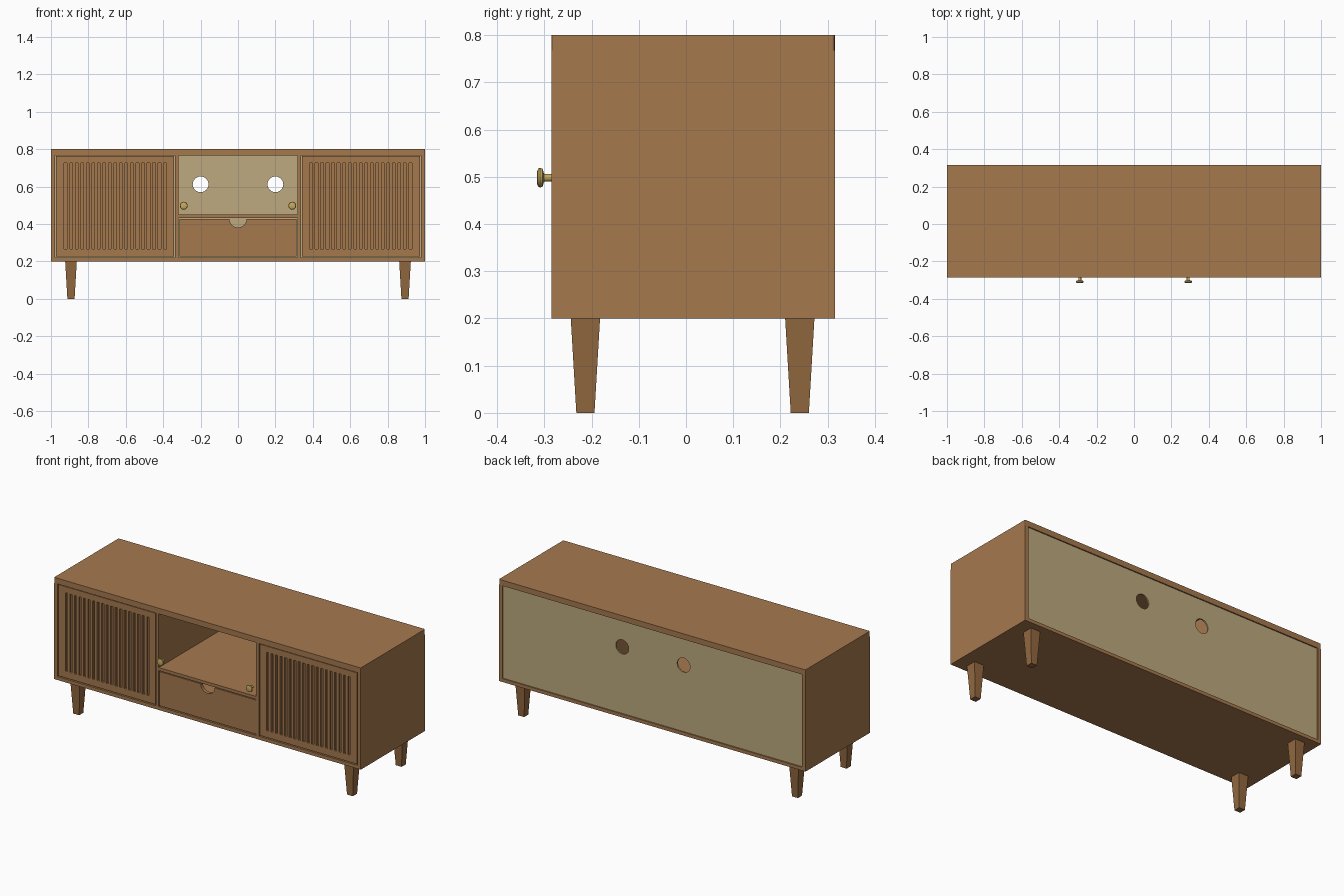
import bpy, bmesh, math
from mathutils import Matrix, Vector

if "Cube" in bpy.data.objects:
    bpy.data.objects.remove(bpy.data.objects["Cube"])


def material(name, rgb):
    m = bpy.data.materials.new(name)
    m.diffuse_color = (*rgb, 1)
    m.use_nodes = True
    m.node_tree.nodes["Principled BSDF"].inputs["Base Color"].default_value = m.diffuse_color
    return m


WOOD = material("wood", (0.38, 0.19, 0.076))
LEG = material("leg_wood", (0.29, 0.14, 0.05))
BOARD = material("back_board", (0.51, 0.40, 0.21))
BRASS = material("brass", (0.57, 0.40, 0.11))


def add_box(bm, x0, x1, y0, y1, z0, z1):
    mat = Matrix.Translation(((x0 + x1) / 2, (y0 + y1) / 2, (z0 + z1) / 2))
    mat = mat @ Matrix.Diagonal((x1 - x0, y1 - y0, z1 - z0, 1))
    return bmesh.ops.create_cube(bm, size=1, matrix=mat)["verts"]


def finish(name, bm, mat):
    me = bpy.data.meshes.new(name)
    bm.to_mesh(me)
    bm.free()
    ob = bpy.data.objects.new(name, me)
    bpy.context.collection.objects.link(ob)
    if mat:
        me.materials.append(mat)
    return ob


def boxes(name, mat, *dims):
    bm = bmesh.new()
    for d in dims:
        add_box(bm, *d)
    return finish(name, bm, mat)


def drill(ob, x, z, r):
    # round hole along y
    y = sum(v.co.y for v in ob.data.vertices) / len(ob.data.vertices)
    bm = bmesh.new()
    mat = Matrix.Translation((x, y, z)) @ Matrix.Rotation(math.pi / 2, 4, 'X')
    bmesh.ops.create_cone(bm, cap_ends=True, segments=32, radius1=r, radius2=r, depth=0.1, matrix=mat)
    cutter = finish("cutter", bm, None)
    cutter.hide_render = True
    mod = ob.modifiers.new("hole", 'BOOLEAN')
    mod.operation, mod.solver, mod.object = 'DIFFERENCE', 'EXACT', cutter
    bpy.context.view_layer.objects.active = ob
    bpy.ops.object.modifier_apply(modifier=mod.name)
    bpy.data.objects.remove(cutter)


F, B = -0.285, 0.315      # front and back of the carcass
PF = F + 0.003            # front of doors and drawer

# Top slab with chamfered vertical corners
bm = bmesh.new()
add_box(bm, -1, 1, F, B, 0.767, 0.8)
corners = [e for e in bm.edges if abs(e.verts[0].co.z - e.verts[1].co.z) > 0.01]
bmesh.ops.bevel(bm, geom=corners, offset=0.005, segments=2, affect='EDGES', profile=0.5)
finish("top_panel", bm, WOOD)

# Carcass
boxes("bottom_panel", WOOD, (-0.978, 0.978, F, B, 0.2, 0.22))
boxes("shelf", WOOD, (-0.318, 0.318, F, 0.3, 0.432, 0.45))
for s, side in ((-1, "left"), (1, "right")):
    boxes(side + "_side", WOOD, (*sorted((s * 0.978, s)), F, B, 0.2, 0.767))
    boxes(side + "_divider", WOOD, (*sorted((s * 0.318, s * 0.337)), F, 0.3, 0.22, 0.767))

# Back board with cable holes
back = boxes("back_board", BOARD, (-0.978, 0.978, 0.3, 0.308, 0.22, 0.767))
for x in (-0.2, 0.2):
    drill(back, x, 0.612, 0.042)

# Drawer front with half-round finger notch
drawer = boxes("drawer_front", WOOD, (-0.314, 0.314, PF, PF + 0.02, 0.225, 0.426))
drill(drawer, 0, 0.427, 0.046)

# Framed doors with vertical slats
N = 18
X0, X1, Z0, Z1 = 0.383, 0.929, 0.265, 0.727
for s, side in ((-1, "left"), (1, "right")):
    parts = [(0.342, X0, PF, PF + 0.02, 0.225, 0.763),
             (X1, 0.973, PF, PF + 0.02, 0.225, 0.763),
             (X0, X1, PF, PF + 0.02, 0.225, Z0),
             (X0, X1, PF, PF + 0.02, Z1, 0.763),
             (X0, X1, PF + 0.012, PF + 0.02, Z0, Z1)]
    pitch = (X1 - X0) / (N + 0.5)
    for i in range(N):
        x = X0 + pitch * (i + 0.5)
        parts.append((x, x + pitch * 0.5, PF, PF + 0.012, Z0, Z1))
    if s < 0:
        parts = [(-b, -a, *rest) for a, b, *rest in parts]
    boxes(side + "_door", WOOD, *parts)

# Turned knobs
PROFILE = [(0, -0.315), (0.014, -0.315), (0.019, -0.313), (0.021, -0.309),
           (0.019, -0.304), (0.014, -0.302), (0.009, -0.301), (0.008, -0.298),
           (0.008, -0.281), (0, -0.281)]
for x, side in ((-0.29, "left"), (0.29, "right")):
    bm = bmesh.new()
    vs = [bm.verts.new((x + r, y, 0.498)) for r, y in PROFILE]
    es = [bm.edges.new(p) for p in zip(vs, vs[1:])]
    bmesh.ops.spin(bm, geom=vs + es, cent=(x, 0, 0.498), axis=(0, 1, 0),
                   angle=2 * math.pi, steps=24)
    bmesh.ops.remove_doubles(bm, verts=bm.verts, dist=1e-5)
    bmesh.ops.recalc_face_normals(bm, faces=bm.faces)
    knob = finish(side + "_knob", bm, BRASS)
    bpy.ops.object.select_all(action='DESELECT')
    knob.select_set(True)
    bpy.context.view_layer.objects.active = knob
    bpy.ops.object.shade_smooth_by_angle(angle=math.radians(40))

# Tapered square legs
for y, end in ((-0.213, "front"), (0.241, "back")):
    for x, side in ((-0.893, "left"), (0.893, "right")):
        bm = bmesh.new()
        c = Vector((x, y, 0))
        for v in add_box(bm, x - 0.031, x + 0.031, y - 0.031, y + 0.031, 0, 0.2):
            if v.co.z < 0.1:
                v.co = c + (v.co - c) * 0.62
                v.co.z = 0
        finish(f"{end}_{side}_leg", bm, LEG)
